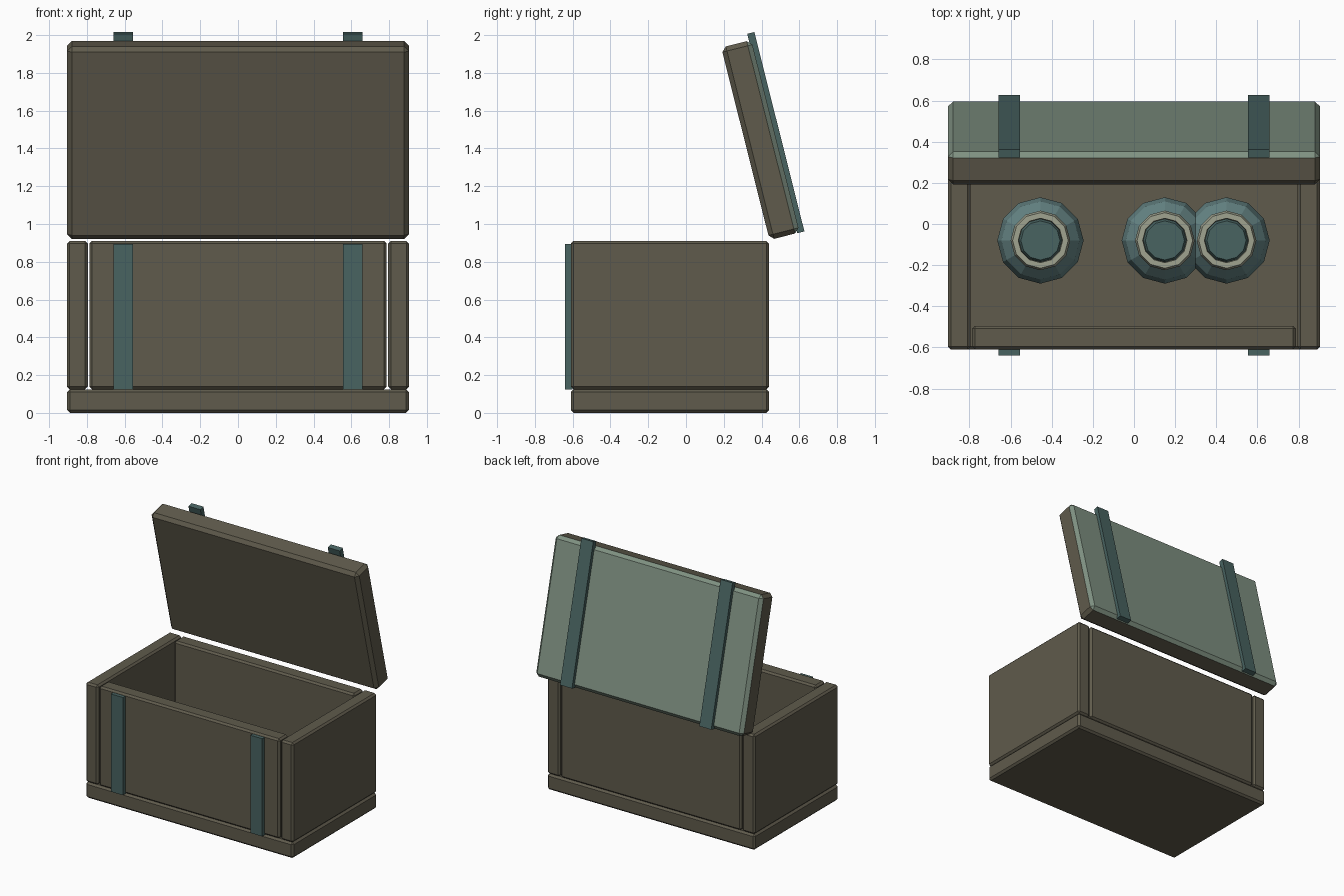
import bpy, bmesh, math
from mathutils import Matrix, Vector

if "Cube" in bpy.data.objects:
    bpy.data.objects.remove(bpy.data.objects["Cube"])


def material(name, rgb):
    m = bpy.data.materials.new(name)
    m.diffuse_color = (*rgb, 1)
    m.use_nodes = True
    m.node_tree.nodes["Principled BSDF"].inputs["Base Color"].default_value = m.diffuse_color
    return m


WOOD = material("wood", (0.115, 0.104, 0.072))
METAL = material("strap_metal", (0.065, 0.125, 0.12))
PAINT = material("lid_paint", (0.21, 0.28, 0.22))
GLASS = material("jar_glaze", (0.13, 0.23, 0.23))
RIM = material("jar_rim", (0.35, 0.37, 0.28))


def finish(name, bm, *mats):
    mesh = bpy.data.meshes.new(name)
    bmesh.ops.recalc_face_normals(bm, faces=bm.faces[:])
    bm.to_mesh(mesh)
    bm.free()
    ob = bpy.data.objects.new(name, mesh)
    for m in mats:
        mesh.materials.append(m)
    bpy.context.collection.objects.link(ob)
    return ob


def box(name, lo, hi, bevel, *mats):
    """Chamfered box; a second material goes on the faces looking along +y."""
    lo, hi = Vector(lo), Vector(hi)
    bm = bmesh.new()
    bmesh.ops.create_cube(bm, size=1)
    bmesh.ops.scale(bm, vec=hi - lo, verts=bm.verts)
    bmesh.ops.translate(bm, vec=(lo + hi) / 2, verts=bm.verts)
    if bevel:
        bmesh.ops.bevel(bm, geom=bm.edges[:], offset=bevel, segments=1,
                        profile=0.5, affect='EDGES')
    bm.normal_update()
    if len(mats) > 1:
        for f in bm.faces:
            f.material_index = int(f.normal.y > 0.5)
    return finish(name, bm, *mats)


def lathe(name, profile, location, mat, sides=12):
    """Spin an (r, z) profile around the z axis."""
    bm = bmesh.new()
    verts = [bm.verts.new((r, 0, z)) for r, z in profile]
    edges = [bm.edges.new(p) for p in zip(verts, verts[1:])]
    bmesh.ops.spin(bm, geom=verts + edges, axis=(0, 0, 1), cent=(0, 0, 0),
                   angle=2 * math.pi, steps=sides, use_duplicate=False)
    bmesh.ops.remove_doubles(bm, verts=bm.verts[:], dist=0.0005)
    ob = finish(name, bm, mat)
    ob.location = location
    return ob


# Crate body: floor slab and four walls
box("base", (-0.905, -0.61, 0), (0.905, 0.44, 0.125), 0.015, WOOD)
box("front_wall", (-0.787, -0.61, 0.125), (0.787, -0.495, 0.91), 0.014, WOOD)
box("back_wall", (-0.787, 0.325, 0.125), (0.787, 0.44, 0.91), 0.014, WOOD)
for side, x0, x1 in (("left", -0.905, -0.795), ("right", 0.795, 0.905)):
    box(side + "_wall", (x0, -0.61, 0.125), (x1, 0.44, 0.91), 0.014, WOOD)

# Open lid, leaning back, painted on its outer face
tilt = Matrix.Translation((0, 0.395, 1.445)) @ Matrix.Rotation(math.radians(14.1), 4, 'X')
lid = box("lid", (-0.905, -0.083, -0.525), (0.905, 0.081, 0.525), 0.025, WOOD, PAINT)
lid.matrix_world = tilt

# Straps on the front wall and over the lid
for side, x in (("left", -0.607), ("right", 0.607)):
    box(side + "_front_strap", (x - 0.052, -0.64, 0.125), (x + 0.052, -0.6, 0.895), 0, METAL)
    strap = box(side + "_lid_strap", (x - 0.052, 0.068, -0.526), (x + 0.052, 0.107, 0.562), 0, METAL)
    strap.matrix_world = tilt

# Jars inside the crate: round body, pale rim, dark stopper
body = [(0, 0.12), (0.13, 0.12), (0.19, 0.19), (0.21, 0.28), (0.19, 0.37),
        (0.145, 0.425), (0.12, 0.44), (0.12, 0.48)]
rim = [(0.115, 0.47), (0.14, 0.47), (0.145, 0.49), (0.135, 0.525),
       (0.108, 0.525), (0.105, 0.50), (0.115, 0.47)]
stopper = [(0, 0.47), (0.115, 0.47), (0.095, 0.51), (0, 0.51)]
for i, x in enumerate((-0.455, 0.15, 0.45), 1):
    spot = (x, -0.08, 0)
    lathe(f"jar_{i}_body", body, spot, GLASS)
    lathe(f"jar_{i}_rim", rim, spot, RIM)
    lathe(f"jar_{i}_stopper", stopper, spot, METAL)
